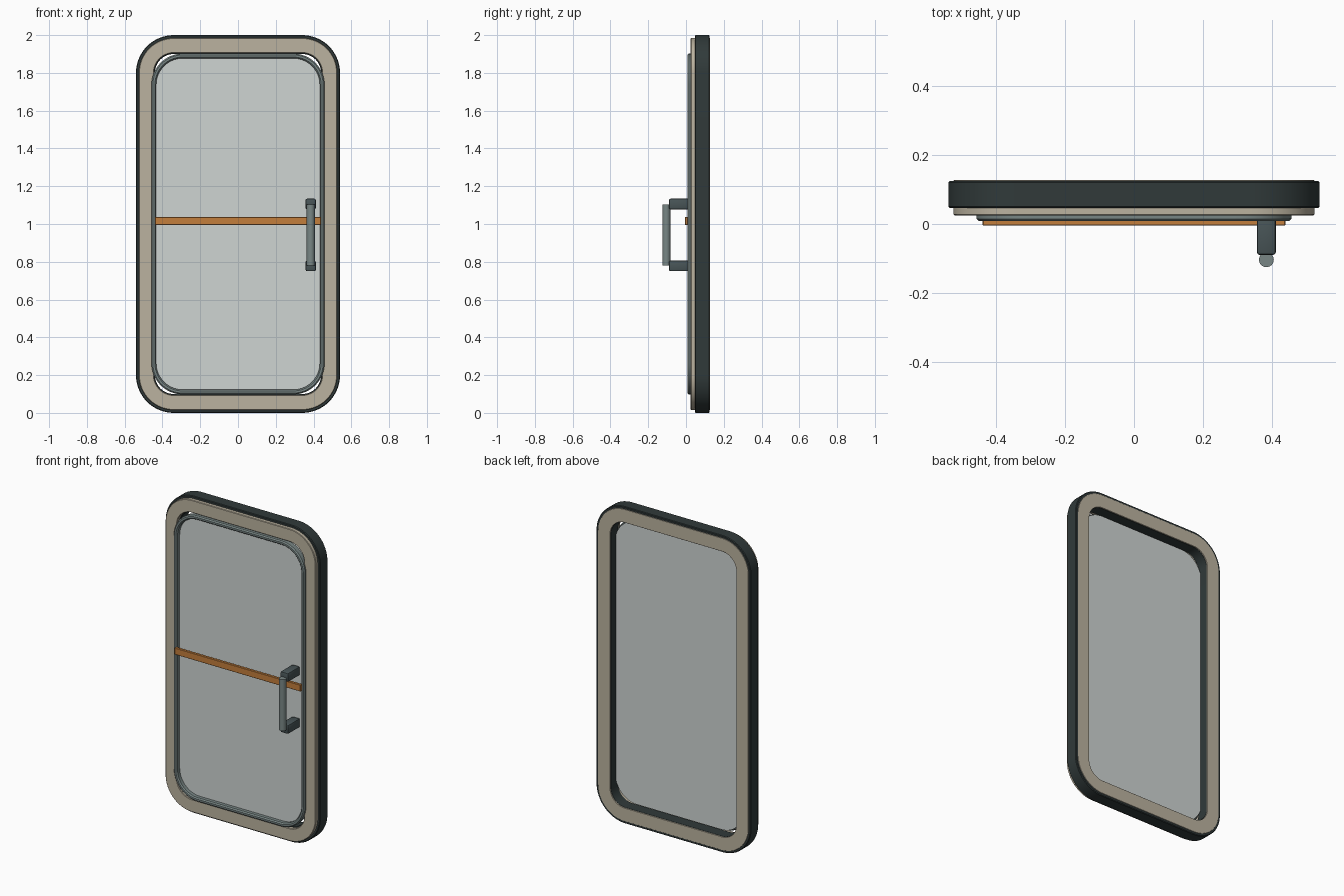
import bpy, bmesh, math
from mathutils import Vector

if "Cube" in bpy.data.objects:
    bpy.data.objects.remove(bpy.data.objects["Cube"])


def material(name, rgb):
    m = bpy.data.materials.new(name)
    m.diffuse_color = (*rgb, 1)
    m.use_nodes = True
    m.node_tree.nodes["Principled BSDF"].inputs["Base Color"].default_value = m.diffuse_color
    return m


DARK = material("dark_rubber", (0.03, 0.042, 0.042))
BEIGE = material("beige_paint", (0.50, 0.45, 0.35))
GASKET = material("grey_trim", (0.19, 0.24, 0.235))
GLASS = material("pale_glass", (0.62, 0.66, 0.65))
ORANGE = material("orange_strip", (0.55, 0.21, 0.045))
STEEL = material("dark_steel", (0.065, 0.09, 0.095))


def rounded_rect(hw, hh, r, y, seg=16):
    """Points of a rounded rectangle in the xz plane, centred on z = 1."""
    pts = []
    for k, (sx, sz) in enumerate([(1, 1), (-1, 1), (-1, -1), (1, -1)]):
        for i in range(seg + 1):
            a = math.pi / 2 * (k + i / seg)
            pts.append(Vector((sx * (hw - r) + r * math.cos(a), y,
                               1 + sz * (hh - r) + r * math.sin(a))))
    return pts


def finish(name, bm, mat, angle=35):
    bmesh.ops.recalc_face_normals(bm, faces=bm.faces)
    me = bpy.data.meshes.new(name)
    bm.to_mesh(me)
    bm.free()
    me.materials.append(mat)
    ob = bpy.data.objects.new(name, me)
    bpy.context.collection.objects.link(ob)
    bpy.ops.object.select_all(action='DESELECT')
    ob.select_set(True)
    bpy.context.view_layer.objects.active = ob
    bpy.ops.object.shade_smooth_by_angle(angle=math.radians(angle))
    return ob


def sweep(name, hw, hh, r, profile, mat, closed=True):
    """Sweep an (inset, y) profile round a rounded rectangle; cap it if open."""
    bm = bmesh.new()
    loops = [[bm.verts.new(p) for p in rounded_rect(hw - d, hh - d, r - d, y)]
             for d, y in profile]
    pairs = list(zip(loops, loops[1:]))
    if closed:
        pairs.append((loops[-1], loops[0]))
    else:
        bm.faces.new(loops[0])
        bm.faces.new(loops[-1])
    for a, b in pairs:
        n = len(a)
        for i in range(n):
            j = (i + 1) % n
            bm.faces.new((a[i], a[j], b[j], b[i]))
    return finish(name, bm, mat)


def ring_profile(width, y0, y1, b):
    """Rectangular cross-section with chamfered corners."""
    return [(b, y0), (width - b, y0), (width, y0 + b), (width, y1 - b),
            (width - b, y1), (b, y1), (0, y1 - b), (0, y0 + b)]


def box(name, size, centre, mat, bevel, segments=2):
    bm = bmesh.new()
    bmesh.ops.create_cube(bm, size=1)
    bmesh.ops.scale(bm, vec=size, verts=bm.verts)
    bmesh.ops.translate(bm, vec=centre, verts=bm.verts)
    bmesh.ops.bevel(bm, geom=bm.edges[:], offset=bevel, segments=segments,
                    profile=0.5, affect='EDGES')
    return finish(name, bm, mat)


# Door body: dark rim with painted facings front and back
sweep("outer_rim", 0.54, 1.0, 0.20, ring_profile(0.10, 0.047, 0.125, 0.004), DARK)
sweep("front_facing", 0.525, 0.985, 0.185, ring_profile(0.08, 0.025, 0.06, 0.003), BEIGE)
sweep("back_facing", 0.525, 0.985, 0.185, ring_profile(0.084, 0.115, 0.1275, 0.001), BEIGE)

# Window: trim ring and glass pane
sweep("window_trim", 0.458, 0.902, 0.165, ring_profile(0.025, 0.008, 0.05, 0.007), GASKET)
sweep("glass_pane", 0.445, 0.89, 0.15, [(0, 0.037), (0, 0.068)], GLASS, closed=False)

# Horizontal strip across the glass
box("cross_strip", (0.88, 0.018, 0.042), (0, 0.004, 1.016), ORANGE, 0.002, 1)

# Pull handle: two mounts and a round grip
for label, z in (("upper", 1.106), ("lower", 0.778)):
    box(label + "_handle_mount", (0.055, 0.122, 0.056), (0.385, -0.029, z), STEEL, 0.008)

bm = bmesh.new()
bmesh.ops.create_cone(bm, cap_ends=True, segments=32, radius1=0.0215,
                      radius2=0.0215, depth=0.324)
bmesh.ops.translate(bm, vec=(0.385, -0.104, 0.942), verts=bm.verts)
finish("handle_grip", bm, GASKET)
